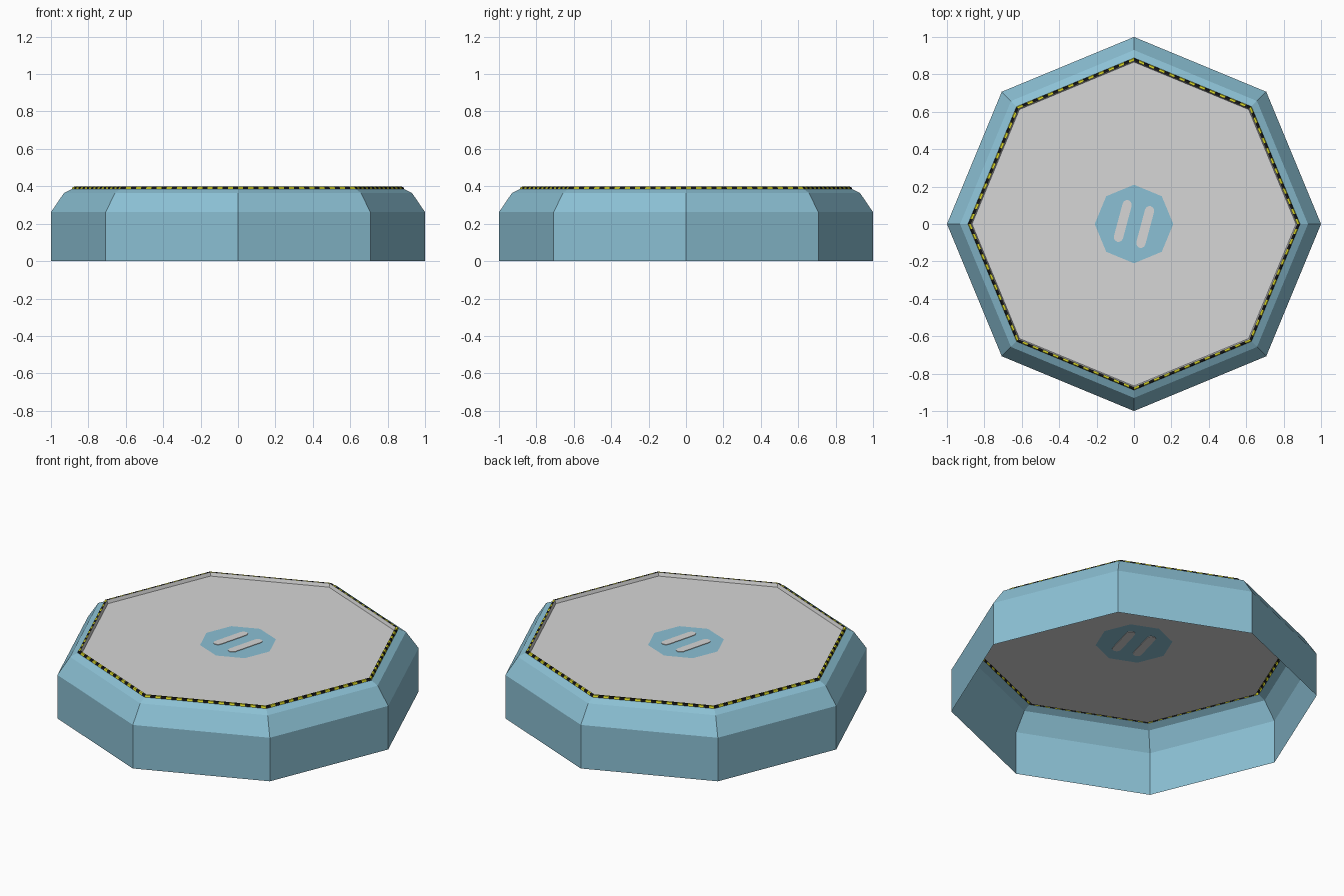
import bpy, bmesh, math
from mathutils import Vector

if "Cube" in bpy.data.objects:
    bpy.data.objects.remove(bpy.data.objects["Cube"])


def material(name, rgb):
    m = bpy.data.materials.new(name)
    m.diffuse_color = (*rgb, 1)
    m.use_nodes = True
    m.node_tree.nodes["Principled BSDF"].inputs["Base Color"].default_value = m.diffuse_color
    return m


BLUE = material("light blue", (0.26, 0.53, 0.66))
GREY = material("pad grey", (0.67, 0.67, 0.67))
YELLOW = material("hazard yellow", (0.74, 0.72, 0.02))
BLACK = material("hazard black", (0.01, 0.01, 0.01))
SIDES = 8


def ring(r, z, cuts=1):
    """Points round an octagon, each side split into equal cuts."""
    corners = [Vector((r * math.cos(math.tau * i / SIDES), r * math.sin(math.tau * i / SIDES), z))
               for i in range(SIDES)]
    return [corners[i].lerp(corners[(i + 1) % SIDES], c / cuts)
            for i in range(SIDES) for c in range(cuts)]


def finish(name, bm, mats):
    me = bpy.data.meshes.new(name)
    bm.to_mesh(me)
    bm.free()
    for m in mats:
        me.materials.append(m)
    ob = bpy.data.objects.new(name, me)
    bpy.context.collection.objects.link(ob)
    return ob


def loft(name, profile, mats, cuts=1, rule=lambda k: 0, cap=False):
    """Octagonal surface through (radius, z) points; rule picks the material."""
    bm = bmesh.new()
    rings = [[bm.verts.new(p) for p in ring(r, z, cuts)] for r, z in profile]
    n = SIDES * cuts
    for a, b in zip(rings, rings[1:]):
        for k in range(n):
            j = (k + 1) % n
            bm.faces.new((a[k], a[j], b[j], b[k])).material_index = rule(k)
    if cap:
        bm.faces.new(rings[-1])
    return finish(name, bm, mats)


def bar(name, centre, length, width, angle, thick=0.006):
    """Thin round-ended plate lying in the pad surface."""
    bm = bmesh.new()
    h, w = (length - width) / 2, width / 2
    pts = []
    for end in (0, 1):
        for i in range(7):
            t = math.pi * (end + i / 6)
            x, y = w * math.cos(t), w * math.sin(t) + (h if end == 0 else -h)
            pts.append((x * math.cos(angle) - y * math.sin(angle) + centre[0],
                        x * math.sin(angle) + y * math.cos(angle) + centre[1]))
    f = bm.faces.new([bm.verts.new((x, y, PAD_Z - thick / 2)) for x, y in pts])
    ext = bmesh.ops.extrude_face_region(bm, geom=[f])
    bmesh.ops.translate(bm, vec=(0, 0, thick),
                        verts=[v for v in ext["geom"] if isinstance(v, bmesh.types.BMVert)])
    bmesh.ops.recalc_face_normals(bm, faces=bm.faces)
    return finish(name, bm, [GREY])


PAD_Z = 0.378

# open-bottomed outer shell: wall, bevel, upper ledge
loft("base_shell", [(1, 0), (1, 0.262), (0.93, 0.365), (0.888, 0.386)], [BLUE])

# hazard-striped rim
loft("striped_rim", [(0.888, 0.386), (0.884, 0.397), (0.873, 0.398)], [YELLOW, BLACK],
     cuts=23, rule=lambda k: k % 2)

# inner lip and sunken landing surface, open in the middle for the badge
loft("landing_pad", [(0.873, 0.398), (0.866, PAD_Z), (0.21, PAD_Z)], [GREY])

# octagonal centre badge with two plain marker bars
loft("centre_badge", [(0.21, PAD_Z), (0.1, PAD_Z)], [BLUE], cap=True)
tilt = math.radians(-15)
for side, label in ((-1, "left"), (1, "right")):
    bar(label + "_marker_bar",
        (side * 0.062 * math.cos(tilt), side * 0.062 * math.sin(tilt)), 0.23, 0.05, tilt)
